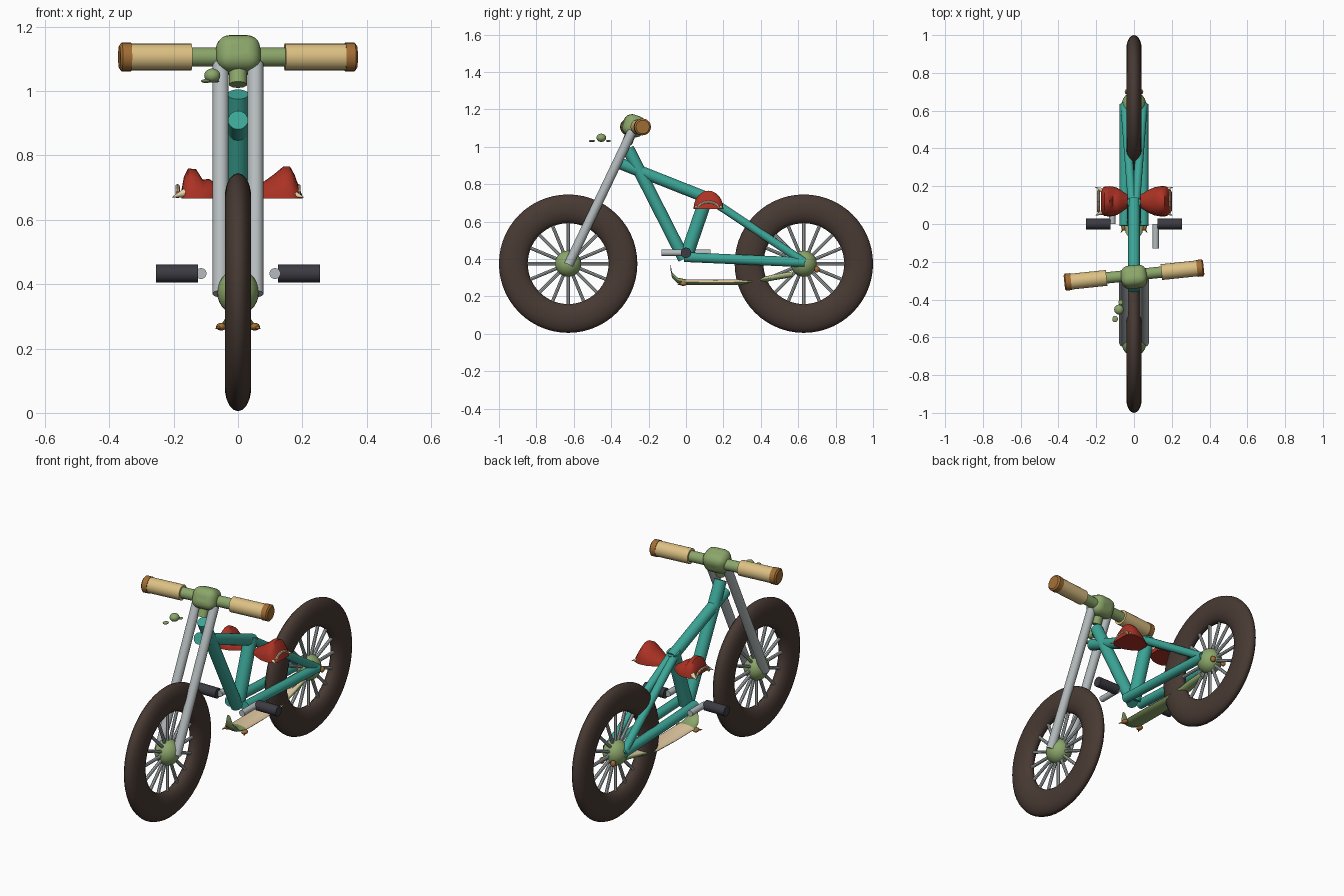
import bpy, bmesh
from math import pi, sin, cos, radians
from mathutils import Vector, Matrix

if "Cube" in bpy.data.objects:
    bpy.data.objects.remove(bpy.data.objects["Cube"], do_unlink=True)


def material(name, r, g, b):
    m = bpy.data.materials.new(name)
    m.use_nodes = True
    m.diffuse_color = (r, g, b, 1)
    m.node_tree.nodes["Principled BSDF"].inputs["Base Color"].default_value = (r, g, b, 1)
    return m


TEAL = material("teal", 0.045, 0.38, 0.31)
TAN = material("tan", 0.72, 0.53, 0.23)
BROWN = material("brown", 0.36, 0.155, 0.035)
GREEN = material("green", 0.26, 0.38, 0.145)
RED = material("red", 0.41, 0.032, 0.018)
RUBBER = material("rubber", 0.065, 0.042, 0.033)
STEEL = material("steel", 0.46, 0.5, 0.51)
DARK = material("dark grey", 0.045, 0.043, 0.055)
CREAM = material("cream", 0.8, 0.62, 0.38)


def finish(name, *mats, angle=35):
    ob = bpy.context.object
    ob.name = name
    for m in mats:
        ob.data.materials.append(m)
    bpy.ops.object.shade_smooth_by_angle(angle=radians(angle))
    return ob


def tube(name, a, b, r, mat, sides=20, r2=None):
    a, b = Vector(a), Vector(b)
    d = b - a
    bpy.ops.mesh.primitive_cone_add(vertices=sides, radius1=r, radius2=r if r2 is None else r2,
                                    depth=d.length, location=(a + b) / 2,
                                    rotation=d.to_track_quat('Z', 'Y').to_euler())
    return finish(name, mat)


def ball(name, loc, size, mat):
    bpy.ops.mesh.primitive_uv_sphere_add(segments=24, ring_count=14, radius=1, location=loc)
    bpy.context.object.scale = size
    return finish(name, mat)


def loft(name, rings, *mats):
    """Skin closed rings of points and cap both ends."""
    bm = bmesh.new()
    loops = [[bm.verts.new(p) for p in ring] for ring in rings]
    n = len(loops[0])
    for lo, hi in zip(loops, loops[1:]):
        for i in range(n):
            bm.faces.new((lo[i], lo[(i + 1) % n], hi[(i + 1) % n], hi[i]))
    bm.faces.new(loops[0])
    bm.faces.new(loops[-1])
    bmesh.ops.recalc_face_normals(bm, faces=bm.faces)
    mesh = bpy.data.meshes.new(name)
    bm.to_mesh(mesh)
    bm.free()
    ob = bpy.data.objects.new(name, mesh)
    bpy.context.collection.objects.link(ob)
    bpy.ops.object.select_all(action='DESELECT')
    ob.select_set(True)
    bpy.context.view_layer.objects.active = ob
    return finish(name, *mats, angle=50)


# Wheels: oval-section tyre, round hub, radial spokes
AXLE_Z = 0.375
for label, y in (("front", -0.63), ("rear", 0.63)):
    bpy.ops.mesh.primitive_torus_add(major_segments=56, minor_segments=18, major_radius=0.293,
                                     minor_radius=0.077, location=(0, y, AXLE_Z),
                                     rotation=(0, pi / 2, 0))
    bpy.context.object.scale = (1, 1, 0.54)
    finish(label + "_tyre", RUBBER)
    ball(label + "_hub", (0, y, AXLE_Z), (0.065, 0.07, 0.07), GREEN)
    for i in range(16):
        t = i * pi / 8
        spoke = Vector((0, cos(t), sin(t)))
        c = Vector((0, y, AXLE_Z))
        tube(f"{label}_spoke_{i}", c + spoke * 0.05, c + spoke * 0.24, 0.009, STEEL, 8)

# Frame
tube("down_tube", (0, -0.31, 0.99), (0, -0.01, 0.4), 0.033, TEAL)
tube("top_tube", (0, -0.35, 0.91), (0, 0.13, 0.72), 0.031, TEAL)
tube("seat_tube", (0, 0, 0.41), (0, 0.115, 0.745), 0.036, TEAL)
for side, s in (("left", 1), ("right", -1)):
    tube(side + "_chain_stay", (s * 0.05, -0.01, 0.41), (s * 0.05, 0.635, 0.382), 0.026, TEAL)
    tube(side + "_seat_stay", (s * 0.01, 0.11, 0.73), (s * 0.05, 0.635, 0.382), 0.022, TEAL)
    tube(side + "_fork_leg", (s * 0.054, -0.628, 0.37), (s * 0.054, -0.287, 1.085), 0.025, STEEL)
    # Cranks run along the bike, pedals sit level with the bracket
    tube(side + "_crank", (s * 0.115, 0, 0.433), (s * 0.115, -s * 0.13, 0.433), 0.017, STEEL)
    tube(side + "_pedal", (s * 0.125, 0, 0.433), (s * 0.255, 0, 0.433), 0.028, DARK)

# Steering head and turned handlebar
HEAD = Vector((0, -0.28, 1.112))
BAR = Vector((0, -0.27, 1.106))
TURN = Matrix.Rotation(radians(6), 3, 'Z')
bpy.ops.mesh.primitive_cube_add(size=1, location=HEAD, rotation=(radians(-20), 0, radians(6)))
bpy.context.object.scale = (0.138, 0.115, 0.115)
bpy.ops.object.transform_apply(location=False, rotation=False, scale=True)
bevel = bpy.context.object.modifiers.new("rounding", 'BEVEL')
bevel.width = 0.042
bevel.segments = 5
finish("steering_head", GREEN)
tube("stem", (0, -0.315, 1.02), HEAD, 0.028, GREEN)
for side, s in (("left", 1), ("right", -1)):
    def at(x):
        return BAR + TURN @ Vector((s * x, 0, 0))
    tube(side + "_bar", at(0), at(0.16), 0.03, GREEN)
    tube(side + "_grip", at(0.146), at(0.345), 0.042, TAN)
    tube(side + "_grip_end", at(0.335), at(0.364), 0.045, BROWN)
    tube(side + "_grip_end_rim", at(0.364), at(0.371), 0.045, BROWN, r2=0.036)

# Saddle: two domed lobes with a flat base, cream rim and points
FLOOR = 0.667
MID = 0.12


def dome(x, half, top):
    return [(x, MID + half * cos(pi * i / 12), FLOOR + (top - FLOOR) * sin(pi * i / 12))
            for i in range(13)]


left = [(0.035, 0.035, 0.69), (0.075, 0.06, 0.715), (0.11, 0.075, 0.74), (0.14, 0.08, 0.765),
        (0.162, 0.08, 0.765), (0.176, 0.076, 0.74), (0.19, 0.066, 0.70), (0.2, 0.05, 0.675)]
right = [(-0.035, 0.035, 0.69), (-0.07, 0.06, 0.715), (-0.09, 0.072, 0.727), (-0.11, 0.078, 0.725),
         (-0.13, 0.08, 0.757), (-0.155, 0.078, 0.76), (-0.168, 0.07, 0.735), (-0.176, 0.06, 0.69)]
loft("left_saddle_lobe", [dome(*p) for p in left], RED)
loft("right_saddle_lobe", [dome(*p) for p in right], RED)
for side, s in (("left", 1), ("right", -1)):
    arc = [Vector((s * 0.188, MID + 0.055 * cos(pi * i / 8), 0.67 + 0.034 * sin(pi * i / 8)))
           for i in range(9)]
    for i, (a, b) in enumerate(zip(arc, arc[1:])):
        tube(f"{side}_saddle_rim_{i}", a, b, 0.007, CREAM, 8)
    for end in (-1, 1):
        tube(f"{side}_saddle_point_{end}", (s * 0.16, MID + end * 0.055, 0.685),
             (s * 0.205, MID + end * 0.075, 0.67), 0.016, CREAM, 10, 0.001)

# Long curled board under the frame, cream on its upper face
path = [(-0.083, 0.36, 0.012), (-0.075, 0.315, 0.025), (-0.045, 0.285, 0.045), (0, 0.276, 0.052),
        (0.16, 0.275, 0.052), (0.33, 0.276, 0.045), (0.4, 0.287, 0.035), (0.48, 0.303, 0.03),
        (0.57, 0.318, 0.018)]
rings = [[(w * cos(t), y, z + 0.015 * sin(t)) for t in (k * pi / 6 for k in range(12))]
         for y, z, w in path]
board = loft("under_board", rings, GREEN, CREAM)
for p in board.data.polygons:
    if p.normal.z > 0.6 and p.center.y > 0.02:
        p.material_index = 1

# Small brown claws on the board and behind the rear hub
for side, s in (("left", 1), ("right", -1)):
    ball(side + "_front_claw", (s * 0.052, -0.015, 0.268), (0.016, 0.02, 0.012), BROWN)
    tube(side + "_claw_tip", (s * 0.052, -0.02, 0.268), (s * 0.07, -0.045, 0.262), 0.009, BROWN, 10, 0.001)
    ball(side + "_rear_claw", (s * 0.035, 0.7, 0.345), (0.014, 0.014, 0.018), BROWN)

# Loose green pebbles ahead of the handlebar
ball("large_pebble", (-0.08, -0.453, 1.048), (0.025, 0.026, 0.022), GREEN)
ball("flat_pebble", (-0.1, -0.503, 1.031), (0.015, 0.017, 0.006), GREEN)
ball("tiny_pebble", (-0.07, -0.415, 1.031), (0.012, 0.014, 0.005), GREEN)
